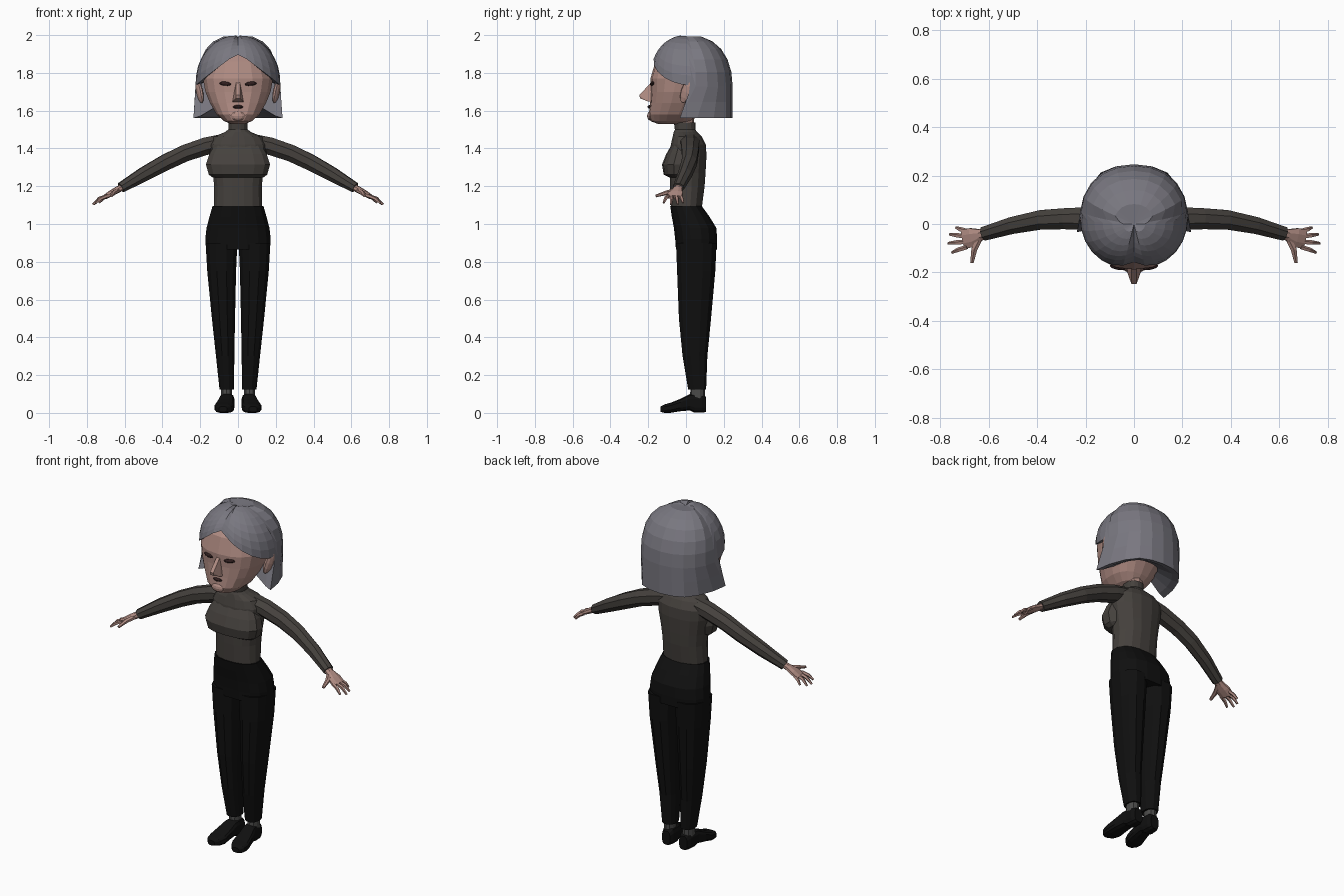
import bpy, bmesh
from math import sin, cos, pi, radians
from mathutils import Vector, Matrix

if "Cube" in bpy.data.objects:
    bpy.data.objects.remove(bpy.data.objects["Cube"])


def material(name, rgb):
    m = bpy.data.materials.new(name)
    m.diffuse_color = (*rgb, 1)
    m.use_nodes = True
    m.node_tree.nodes["Principled BSDF"].inputs["Base Color"].default_value = m.diffuse_color
    return m


SKIN = material("skin", (0.43, 0.26, 0.225))
HAIR = material("hair_grey", (0.19, 0.185, 0.215))
KNIT = material("dark_knit", (0.06, 0.053, 0.047))
BLACK = material("black_cloth", (0.005, 0.005, 0.005))
SOCK = material("sock_grey", (0.07, 0.07, 0.068))
DARK = material("dark_detail", (0.03, 0.014, 0.014))


def finish(name, bm, mat, mirror=False):
    bmesh.ops.remove_doubles(bm, verts=bm.verts, dist=0.0005)
    bmesh.ops.recalc_face_normals(bm, faces=bm.faces)
    me = bpy.data.meshes.new(name)
    bm.to_mesh(me)
    bm.free()
    me.materials.append(mat)
    ob = bpy.data.objects.new(name, me)
    bpy.context.collection.objects.link(ob)
    if mirror:
        ob.modifiers.new("mirror", "MIRROR").use_clip = False
    return ob


def loft(name, rings, mat, mirror=False, caps=True):
    bm = bmesh.new()
    rows = [[bm.verts.new(p) for p in r] for r in rings]
    n = len(rows[0])
    for a, b in zip(rows, rows[1:]):
        for i in range(n):
            j = (i + 1) % n
            bm.faces.new((a[i], a[j], b[j], b[i]))
    if caps:
        bm.faces.new(rows[0])
        bm.faces.new(rows[-1])
    return finish(name, bm, mat, mirror)


def spow(v, p):
    return abs(v) ** p * (1 if v >= 0 else -1)


def oval(c, u, v, n, power=2.0):
    e = 2 / power
    return [Vector(c) + Vector(u) * spow(cos(2 * pi * (i + 0.5) / n), e)
            + Vector(v) * spow(sin(2 * pi * (i + 0.5) / n), e) for i in range(n)]


def stack(name, levels, mat, n=16, power=2.3, mirror=False):
    """Levels are (z, x0, x1, y0, y1)."""
    rings = [oval(((a + b) / 2, (c + d) / 2, z), ((b - a) / 2, 0, 0), (0, (d - c) / 2, 0), n, power)
             for z, a, b, c, d in levels]
    return loft(name, rings, mat, mirror)


def sym(levels):
    return [(z, -w, w, f, b) for z, w, f, b in levels]


def tube(name, path, mat, n=8):
    """Mirrored tube; path entries are (x, y, z, side radius, up radius)."""
    pts = [Vector(p[:3]) for p in path]
    rings = []
    for i, p in enumerate(path):
        t = (pts[min(i + 1, len(pts) - 1)] - pts[max(i - 1, 0)]).normalized()
        u = t.cross(Vector((0, 0, 1))).normalized()
        rings.append(oval(pts[i], u * p[3], u.cross(t) * p[4], n))
    return loft(name, rings, mat, True)


def blob(name, loc, scale, mat, rot=(0, 0, 0), mirror=True, seg=10, rows=6):
    bm = bmesh.new()
    bmesh.ops.create_uvsphere(bm, u_segments=seg, v_segments=rows, radius=1)
    m = Matrix.Translation(loc)
    for ang, ax in zip(rot, "XYZ"):
        m = m @ Matrix.Rotation(radians(ang), 4, ax)
    bm.transform(m @ Matrix.Diagonal((*scale, 1)))
    return finish(name, bm, mat, mirror)


# Head and neck
stack("head", sym([(1.53, .04, -.15, -.02), (1.545, .075, -.188, .03), (1.58, .115, -.197, .06),
                   (1.64, .15, -.19, .10), (1.70, .175, -.186, .13), (1.77, .188, -.188, .17),
                   (1.86, .16, -.162, .15), (1.93, .08, -.09, .10)]), SKIN, 18, 2.4)
stack("neck", sym([(1.49, .045, -.055, .04), (1.58, .048, -.06, .045)]), SKIN, 10)

# Nose
bm = bmesh.new()
for p in [(.01, -.18, 1.755), (.011, -.247, 1.682), (.011, -.243, 1.665), (.03, -.18, 1.645), (.026, -.205, 1.65)]:
    for s in (1, -1):
        bm.verts.new((p[0] * s, p[1], p[2]))
bmesh.ops.convex_hull(bm, input=bm.verts)
finish("nose", bm, SKIN)

# Eyes, lips, ears
blob("eyes", (.068, -.179, 1.743), (.034, .010, .011), DARK, (0, -6, 12))
blob("lips", (0, -.19, 1.62), (.03, .014, .010), DARK, mirror=False)
blob("chin", (0, -.188, 1.572), (.04, .018, .025), SKIN, mirror=False)
blob("ears", (.203, .0, 1.70), (.014, .030, .064), SKIN, (-18, 12, -25))

# Hair: dome with a centre parting, swept past the ears to a bob
half = [0, 12, 24, 36, 50, 64, 78, 90, 96, 112, 129, 146, 163]
angles = half + [180] + [360 - a for a in half[:0:-1]]


def hair_point(a, t, inner=1.0, lift=0.0):
    fold = min(a, 360 - a)
    ar = radians(a)
    low = 1.91 - 0.78 * .225 * abs(sin(ar)) if fold <= 90 else 1.56
    z = 2.0 - (2.0 - low) * (1 - cos(t * pi / 2))
    h = max(0, (z - 1.76) / .24)
    p = 2.0 if fold < 100 else 2.5
    r = max(0, 1 - h ** p) ** (1 / p)
    drop = max(0, (1.74 - z) / .18)
    x = (.223 + .014 * drop) * r * spow(sin(ar), .93)
    y = .03 - .03 * h - .217 * r * spow(cos(ar), .93)
    if fold > 90:
        y -= .09 * drop * max(0, 1 - (fold - 96) / 45)
    if fold == 0 or t == 0:
        z -= .014
    return Vector((x * inner, (y - .01) * inner + .01, z + lift))


rings = [[hair_point(a, i / 8) for a in angles] for i in range(9)]
rings.append([hair_point(a, 1, .84, .012) for a in angles])
rings.append([hair_point(a, 1, .50, .06) for a in angles])
loft("hair", rings, HAIR, caps=False)

# Sweater: body with roll neck, bust, sleeves
stack("sweater_body", sym([(1.085, .13, -.08, .085), (1.2, .128, -.086, .10), (1.27, .136, -.088, .105),
                           (1.36, .152, -.086, .11), (1.42, .155, -.082, .107), (1.462, .13, -.072, .085),
                           (1.487, .07, -.066, .06), (1.50, .052, -.06, .05), (1.537, .052, -.065, .05)]), KNIT, 16)
stack("sweater_bust", sym([(1.245, .135, -.085, .02), (1.262, .158, -.118, .04), (1.315, .173, -.127, .05),
                           (1.37, .155, -.105, .05), (1.43, .12, -.07, .03)]), KNIT, 14, 2.5)
tube("sleeves", [(.08, .02, 1.435, .055, .045), (.17, .022, 1.412, .052, .050), (.28, .022, 1.375, .047, .048),
                 (.38, .018, 1.328, .043, .046), (.50, -.005, 1.263, .038, .040),
                 (.62, -.04, 1.192, .031, .029)], KNIT)

# Hands
tube("palms", [(.60, -.035, 1.202, .022, .018), (.635, -.045, 1.183, .026, .018),
               (.67, -.056, 1.163, .043, .016), (.705, -.063, 1.142, .043, .012)], SKIN)
for i, (tx, ty, tz) in enumerate([(.735, -.015, 1.113), (.762, -.043, 1.105), (.768, -.08, 1.103), (.752, -.118, 1.112)]):
    by = -.030 - .022 * i
    tube("finger_%d" % (i + 1), [(.69, by, 1.150, .010, .010), ((.69 + tx) / 2 + .005, (by + ty) / 2, 1.135, .010, .010),
                                 (tx, ty, tz, .006, .006)], SKIN, 5)
tube("thumbs", [(.635, -.055, 1.178, .014, .013), (.66, -.105, 1.165, .014, .012),
                (.67, -.16, 1.148, .008, .007)], SKIN, 6)

# Trousers
stack("trouser_hips", sym([(1.095, .137, -.085, .085), (1.04, .153, -.077, .125), (.98, .169, -.066, .162),
                           (.92, .176, -.059, .167), (.865, .172, -.055, .165)]), BLACK, 16, 2.4)
stack("trouser_legs", [(.90, .001, .174, -.056, .165), (.75, .008, .165, -.05, .158), (.5, .014, .14, -.04, .135),
                       (.3, .018, .118, -.02, .115), (.125, .02, .099, .010, .108)], BLACK, 12, 2.4, True)

# Socks and shoes
stack("socks", [(.07, .03, .092, .02, .10), (.135, .03, .092, .024, .10)], SOCK, 10, 2.2, True)
shoe = []
for y, x, w, lo, hi in [(.107, .056, .026, .004, .085), (.085, .056, .036, 0, .10), (.045, .057, .039, 0, .102),
                        (.02, .060, .040, .012, .10), (-.03, .067, .047, .008, .075), (-.08, .073, .052, 0, .055),
                        (-.115, .078, .042, 0, .045), (-.136, .080, .022, .005, .034)]:
    shoe.append(oval((x, y, (lo + hi) / 2), (w, 0, 0), (0, 0, (hi - lo) / 2), 12, 3.2))
loft("shoes", shoe, BLACK, True)
